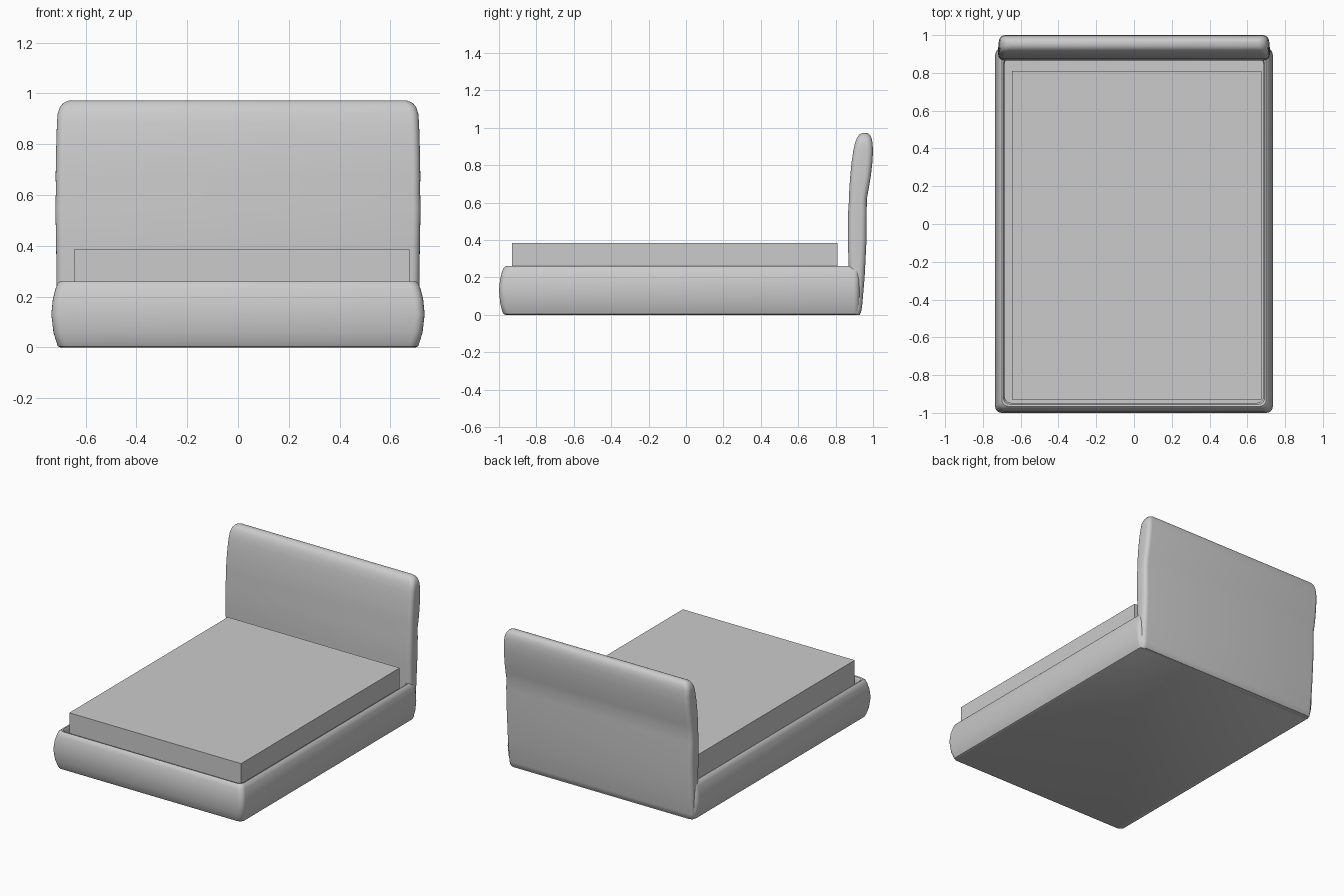
import bpy
import bmesh
from math import cos, sin, pi, radians

if "Cube" in bpy.data.objects:
    bpy.data.objects.remove(bpy.data.objects["Cube"], do_unlink=True)

grey = bpy.data.materials.new("light grey fabric")
grey.use_nodes = True
COLOUR = (0.6, 0.6, 0.6, 1)
grey.diffuse_color = COLOUR
grey.node_tree.nodes["Principled BSDF"].inputs["Base Color"].default_value = COLOUR


def finish(name, bm):
    bmesh.ops.recalc_face_normals(bm, faces=bm.faces)
    mesh = bpy.data.meshes.new(name)
    bm.to_mesh(mesh)
    bm.free()
    mesh.materials.append(grey)
    obj = bpy.data.objects.new(name, mesh)
    bpy.context.collection.objects.link(obj)
    bpy.ops.object.select_all(action="DESELECT")
    obj.select_set(True)
    bpy.context.view_layer.objects.active = obj
    bpy.ops.object.shade_smooth_by_angle(angle=radians(40))
    return obj


def rounded_ring(bm, z, half, front, back, r, steps=5):
    """Rounded rectangle of vertices at one height."""
    r = min(r, (back - front) / 2 - 0.001)
    corners = [(half - r, back - r), (r - half, back - r),
               (r - half, front + r), (half - r, front + r)]
    ring = []
    for i, (cx, cy) in enumerate(corners):
        for k in range(steps + 1):
            a = (i + k / steps) * pi / 2
            ring.append(bm.verts.new((cx + r * cos(a), cy + r * sin(a), z)))
    return ring


def loft(name, rows):
    """Skin rounded rectangles given as (z, half width, front, back, radius)."""
    bm = bmesh.new()
    rings = [rounded_ring(bm, *row) for row in rows]
    n = len(rings[0])
    for low, high in zip(rings, rings[1:]):
        for i in range(n):
            j = (i + 1) % n
            bm.faces.new((low[i], low[j], high[j], high[i]))
    bm.faces.new(rings[0])
    bm.faces.new(rings[-1])
    return finish(name, bm)


# Padded frame: bulging outside, rolled rim, then down to the inner floor
frame_sides = [(0, .70, -.965), (.004, .709, -.975), (.02, .715, -.983),
               (.06, .727, -.993), (.13, .735, -1), (.19, .729, -.994),
               (.23, .719, -.984), (.25, .711, -.976), (.26, .70, -.965),
               (.258, .692, -.955), (.245, .685, -.947), (.2, .685, -.947)]
loft("bed_frame", [(z, half, front, .93 if i < 8 else .9 if i < 9 else .88, .035)
                   for i, (z, half, front) in enumerate(frame_sides)])

# Headboard: upright below, leaning back above the middle seam
headboard = [(0, .70, .89, .925), (.01, .708, .88, .935), (.04, .712, .875, .941),
             (.2, .714, .872, .955), (.4, .716, .865, .965), (.55, .719, .867, .966),
             (.62, .717, .872, .967), (.67, .718, .873, .976), (.74, .717, .878, .988),
             (.82, .715, .886, .997), (.88, .713, .895, 1), (.92, .71, .904, .997),
             (.945, .702, .914, .992), (.962, .688, .925, .983), (.972, .665, .943, .969)]
loft("headboard", [row + (.03,) for row in headboard])

# Mattress: a plain sharp block, a little off centre
bm = bmesh.new()
bmesh.ops.create_cube(bm, size=1)
bmesh.ops.scale(bm, vec=(1.32, 1.74, .185), verts=bm.verts)
bmesh.ops.translate(bm, vec=(.015, -.06, .2925), verts=bm.verts)
finish("mattress", bm)
